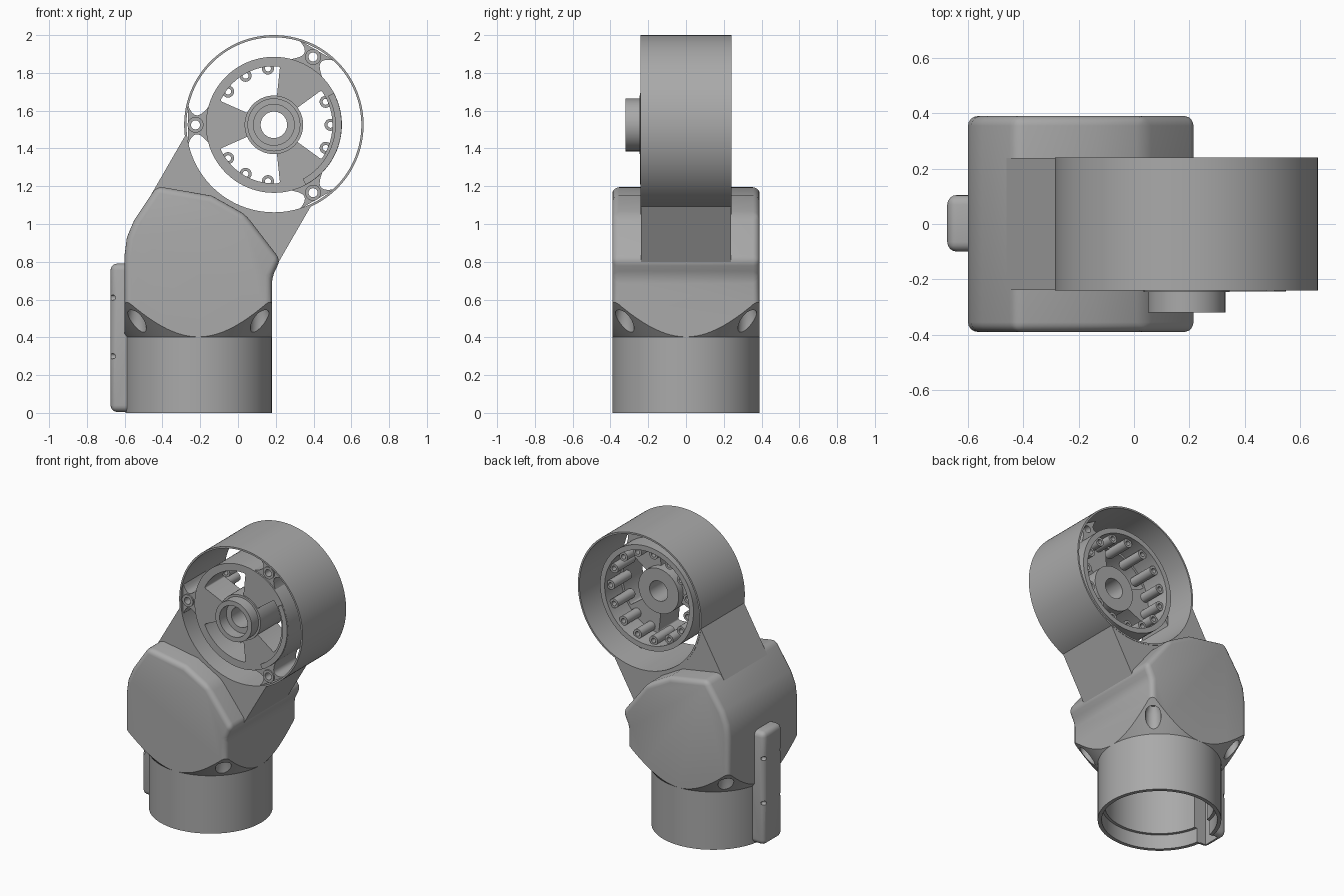
import bpy, bmesh, math

if "Cube" in bpy.data.objects:
    bpy.data.objects.remove(bpy.data.objects["Cube"])

GREY = (0.40, 0.40, 0.40, 1)
mat = bpy.data.materials.new("plain_grey")
mat.diffuse_color = GREY
mat.use_nodes = True
mat.node_tree.nodes["Principled BSDF"].inputs["Base Color"].default_value = GREY

CX, CZ = 0.19, 1.525      # centre of the upper ring
AX = -0.21                # axis of the lower tube


def make(name, bm):
    bmesh.ops.recalc_face_normals(bm, faces=bm.faces)
    me = bpy.data.meshes.new(name)
    bm.to_mesh(me)
    bm.free()
    me.materials.append(mat)
    ob = bpy.data.objects.new(name, me)
    bpy.context.collection.objects.link(ob)
    return ob


def prism(name, pts, y0, y1):
    """Extrude an outline in the xz plane from y0 to y1."""
    bm = bmesh.new()
    face = bm.faces.new([bm.verts.new((x, y0, z)) for x, z in pts])
    ext = bmesh.ops.extrude_face_region(bm, geom=[face])["geom"]
    verts = [v for v in ext if isinstance(v, bmesh.types.BMVert)]
    bmesh.ops.translate(bm, verts=verts, vec=(0, y1 - y0, 0))
    return make(name, bm)


def polar(r, deg):
    a = math.radians(deg)
    return CX + r * math.cos(a), CZ + r * math.sin(a)


def disc(name, r, y0, y1, at=(CX, CZ), n=64):
    pts = [(at[0] + r * math.cos(math.tau * i / n), at[1] + r * math.sin(math.tau * i / n)) for i in range(n)]
    return prism(name, pts, y0, y1)


def sector(name, r0, r1, a0, a1, y0, y1, n=20):
    angles = [a0 + (a1 - a0) * i / n for i in range(n + 1)]
    pts = [polar(r1, a) for a in angles] + [polar(r0, a) for a in reversed(angles)]
    return prism(name, pts, y0, y1)


def lathe(name, profile, x=AX, y=0, n=96):
    """Spin (radius, z) points about a vertical axis; ends are capped."""
    bm = bmesh.new()
    rings = [[bm.verts.new((x + r * math.cos(math.tau * i / n), y + r * math.sin(math.tau * i / n), z))
              for i in range(n)] for r, z in profile]
    for a, b in zip(rings, rings[1:]):
        for i in range(n):
            j = (i + 1) % n
            bm.faces.new((a[i], a[j], b[j], b[i]))
    bm.faces.new(rings[0])
    bm.faces.new(rings[-1])
    return make(name, bm)


def box(name, lo, hi):
    return prism(name, [(lo[0], lo[2]), (hi[0], lo[2]), (hi[0], hi[2]), (lo[0], hi[2])], lo[1], hi[1])


def apply(ob):
    dg = bpy.context.evaluated_depsgraph_get()
    me = bpy.data.meshes.new_from_object(ob.evaluated_get(dg))
    ob.modifiers.clear()
    ob.data = me


def bevel(ob, width, segments=4):
    m = ob.modifiers.new("bevel", "BEVEL")
    m.width, m.segments, m.limit_method = width, segments, "ANGLE"
    m.angle_limit = math.radians(20)
    apply(ob)


def boolean(ob, others, op="DIFFERENCE"):
    for other in others:
        m = ob.modifiers.new("bool", "BOOLEAN")
        m.operation, m.object, m.solver = op, other, "EXACT"
        apply(ob)
        bpy.data.objects.remove(other)


def bore():
    return lathe("bore", [(0.365, -0.1), (0.365, 0.1), (0.345, 0.1), (0.345, 0.7)])


# Lower tube, hollow with an inner ledge
tube = lathe("lower_tube", [(0.39, 0), (0.39, 0.5)])
boolean(tube, [bore(), box("slot", (-0.64, -0.06, -0.1), (-0.5, 0.06, 0.6))])

# Elbow block: bevelled prism trimmed by a cone into the round tube
block = prism("elbow_block", [
    (-0.6, 0.3), (0.18, 0.3), (0.18, 0.72), (0.225, 0.81), (0.04, 1.05), (-0.14, 1.15),
    (-0.43, 1.2), (-0.55, 1.02), (-0.588, 0.93), (-0.6, 0.84)], -0.39, 0.39)
bevel(block, 0.035)
boolean(block, [lathe("cone", [(0.388, 0.4), (0.95, 1.1), (0.95, 1.4)])], "INTERSECT")
pockets = [lathe("pocket", [(0.05, 0.3), (0.05, 0.53), (0.03, 0.58)], AX + sx * 0.325, sy * 0.325, 24)
           for sx in (-1, 1) for sy in (-1, 1)]
boolean(block, [bore()] + pockets)

# Slanted arm between elbow and ring
d, n = (0.5, 0.866), (0.866, -0.5)
arm = prism("arm", [(CX + d[0] * t + n[0] * w, CZ + d[1] * t + n[1] * w)
                    for t, w in ((-0.8, 0.385), (-0.1, 0.385), (-0.1, -0.378), (-0.8, -0.378))], -0.238, 0.238)
boolean(arm, [disc("ring_bore", 0.468, -0.5, 0.5, n=128), bore()])

# Thin outer ring
ring = disc("outer_ring", 0.475, -0.24, 0.24, n=128)
boolean(ring, [disc("ring_bore", 0.463, -0.5, 0.5, n=128)])

# Cup-shaped inner wheel with three windows
wheel = disc("inner_wheel", 0.36, -0.235, 0.16, n=96)
boolean(wheel, [disc("cup", 0.325, -0.02, 0.3)])
for a in (0, 120, 240):
    window = sector("window", 0.15, 0.31, a - 36, a + 36, -0.4, 0.1)
    bevel(window, 0.045)
    boolean(wheel, [window])
boolean(wheel, [disc("hub_hole", 0.1, -0.5, 0.5)])
raised = sector("raised_rim", 0.325, 0.359, -62, 28, -0.244, -0.23)

# Screw lugs around the inside of the wheel
for i in range(15):
    at = polar(0.3, i * 24)
    lug = disc("wheel_lug", 0.032, -0.06, 0.13, at, 24)
    boolean(lug, [disc("hole", 0.016, -0.5, 0.5, at, 16)])

# Hub with stepped collar and centre hole
hub = disc("hub", 0.155, -0.245, 0.03)
boolean(hub, [disc("hub_hole", 0.07, -0.5, 0.5)])
collar = disc("hub_collar", 0.14, -0.32, -0.24)
boolean(collar, [disc("collar_hole", 0.108, -0.5, 0.5)])

# Three flared bridges holding the wheel, each with a screw boss
us = [0.35 + 0.118 * i / 8 for i in range(9)]
for a in (60, 180, 300):
    half = [math.degrees((0.05 + 18 * (u - 0.41) ** 2) / u) for u in us]
    pts = [polar(u, a + h) for u, h in zip(us, half)]
    pts += [polar(u, a - h) for u, h in reversed(list(zip(us, half)))]
    bridge = prism("bridge", pts, -0.225, 0.02)
    at = polar(0.415, a)
    boss = disc("bridge_boss", 0.042, -0.235, -0.2, at, 32)
    for part in (bridge, boss):
        boolean(part, [disc("hole", 0.024, -0.5, 0.5, at, 24)])

# Cable cover strip on the side of the tube, with small screw holes
strip = box("side_strip", (-0.675, -0.1, 0.005), (-0.5, 0.105, 0.79))
bevel(strip, 0.035)
holes = [box("hole", (-0.7, y - 0.014, z - 0.014), (-0.645, y + 0.014, z + 0.014))
         for y in (-0.088, 0.092) for z in (0.3, 0.61)]
for h in holes:
    bevel(h, 0.012, 3)
boolean(strip, holes + [bore(), box("slot", (-0.64, -0.06, -0.1), (-0.5, 0.06, 0.6))])

# Smooth shading with crisp edges
for ob in bpy.context.scene.objects:
    ob.select_set(ob.type == "MESH")
    if ob.type == "MESH":
        bpy.context.view_layer.objects.active = ob
bpy.ops.object.shade_smooth_by_angle(angle=math.radians(30))
